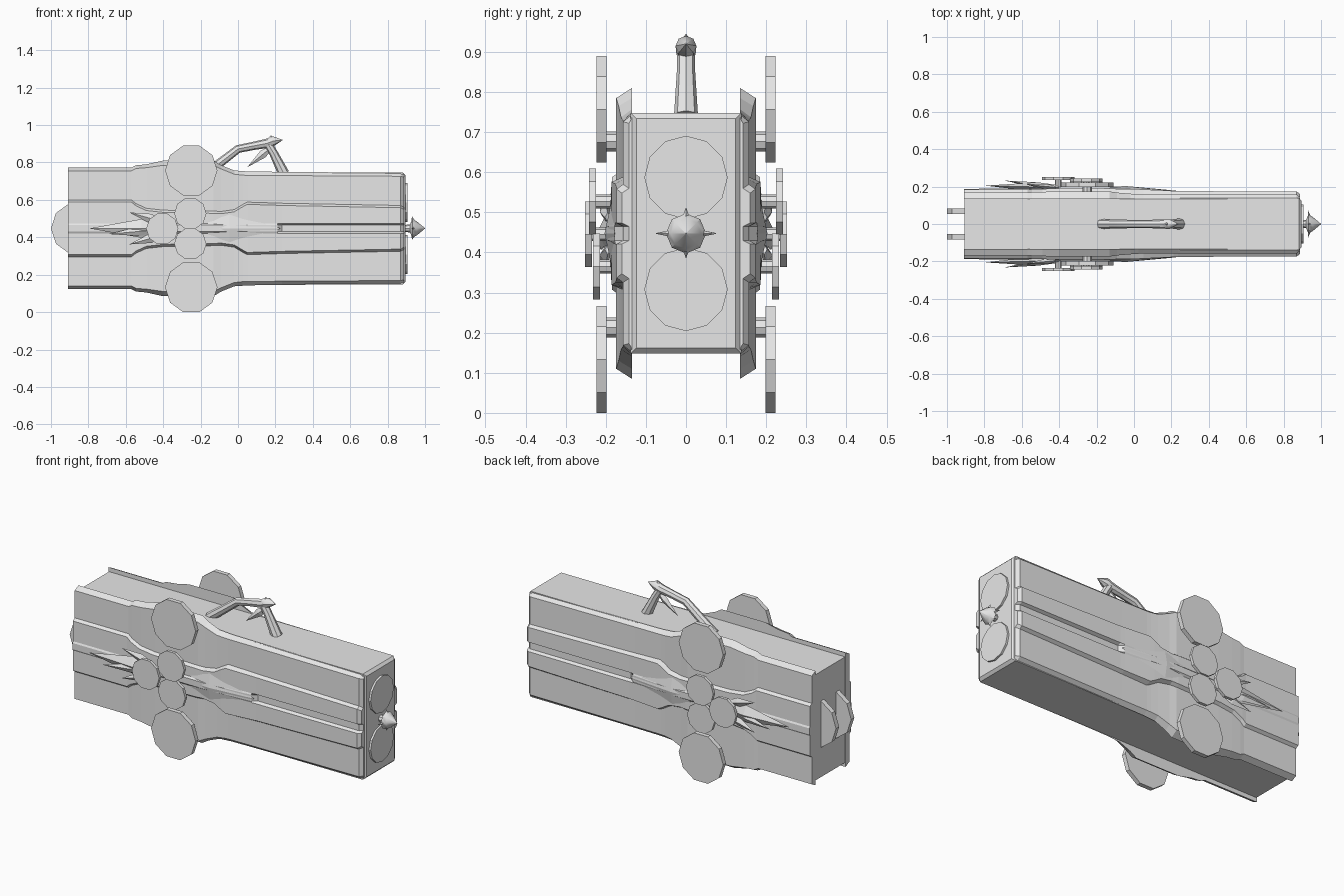
import bpy, bmesh, math
from mathutils import Vector

if "Cube" in bpy.data.objects:
    bpy.data.objects.remove(bpy.data.objects["Cube"])

MID = 0.4475  # height of the horizontal symmetry plane
grey = bpy.data.materials.new("plain_grey")
grey.diffuse_color = (0.8, 0.8, 0.8, 1)
grey.use_nodes = True
grey.node_tree.nodes["Principled BSDF"].inputs["Base Color"].default_value = grey.diffuse_color


def finish(name, bm, mirror=False, smooth=False):
    bmesh.ops.recalc_face_normals(bm, faces=bm.faces)
    mesh = bpy.data.meshes.new(name)
    bm.to_mesh(mesh)
    bm.free()
    mesh.materials.append(grey)
    ob = bpy.data.objects.new(name, mesh)
    bpy.context.collection.objects.link(ob)
    if mirror:
        mod = ob.modifiers.new("mirror", 'MIRROR')
        mod.use_axis = (False, True, False)
        mod.use_clip = False
        mod.use_mirror_merge = False
    if smooth:
        bpy.ops.object.select_all(action='DESELECT')
        ob.select_set(True)
        bpy.context.view_layer.objects.active = ob
        bpy.ops.object.shade_smooth_by_angle(angle=math.radians(40))
    return ob


def loft(name, rings, **kw):
    """Skin a list of equal-length point rings and cap both ends."""
    bm = bmesh.new()
    vs = [[bm.verts.new(p) for p in r] for r in rings]
    n = len(vs[0])
    for a, b in zip(vs, vs[1:]):
        for i in range(n):
            j = (i + 1) % n
            bm.faces.new((a[i], a[j], b[j], b[i]))
    bm.faces.new(vs[0])
    bm.faces.new(vs[-1])
    return finish(name, bm, **kw)


def tube(name, path, sides=8, **kw):
    """Round bar through (point, radius) pairs."""
    pts = [Vector(p) for p, _ in path]
    rings = []
    for i, (p, r) in enumerate(path):
        d = (pts[min(i + 1, len(pts) - 1)] - pts[max(i - 1, 0)]).normalized()
        u = d.cross(Vector((0, 1, 0)))
        u = u.normalized() if u.length > 0.1 else Vector((1, 0, 0))
        w = d.cross(u)
        rings.append([pts[i] + r * (u * math.cos(t) + w * math.sin(t))
                      for t in (2 * math.pi * k / sides for k in range(sides))])
    return loft(name, rings, **kw)


def disc(name, x, z, r, y0, y1, sides=10, **kw):
    """Flat polygon plate facing sideways."""
    return loft(name, [[(x + r * math.cos(2 * math.pi * k / sides), y,
                         z + r * math.sin(2 * math.pi * k / sides))
                        for k in range(sides)] for y in (y0, y1)], **kw)


def thorn(name, base, tip, width, depth, **kw):
    """Four-sided spike: base centre, tip, half width and half depth."""
    b, t = Vector(base), Vector(tip)
    d = (t - b).normalized()
    u = d.cross(Vector((0, 1, 0))).normalized()
    w = d.cross(u)
    rings = []
    for f, s in ((0, 0.5), (0.3, 1), (1, 0.02)):
        c = b.lerp(t, f)
        rings.append([c + u * width * s, c + w * depth * s,
                      c - u * width * s, c - w * depth * s])
    return loft(name, rings, **kw)


# Core body
bm = bmesh.new()
bmesh.ops.create_cube(bm, size=1)
for v in bm.verts:
    v.co = (v.co.x * 1.8 - 0.005, v.co.y * 0.276, v.co.z * 0.6 + MID)
bmesh.ops.bevel(bm, geom=[e for e in bm.edges if all(v.co.x > 0 for v in e.verts)],
                offset=0.014, segments=1, affect='EDGES')
finish("core_body", bm)

# Side shells: x, lip z, shoulder z, shoulder y, rail top z, rail y, centre y
stations = [
    (-0.908, 0.772, 0.755, 0.168, 0.600, 0.184, 0.188),
    (-0.570, 0.772, 0.755, 0.168, 0.600, 0.184, 0.190),
    (-0.545, 0.785, 0.768, 0.170, 0.580, 0.186, 0.192),
    (-0.490, 0.790, 0.772, 0.172, 0.555, 0.188, 0.194),
    (-0.400, 0.810, 0.785, 0.174, 0.545, 0.190, 0.198),
    (-0.130, 0.810, 0.785, 0.174, 0.540, 0.190, 0.200),
    (-0.090, 0.785, 0.765, 0.168, 0.538, 0.188, 0.200),
    (-0.020, 0.757, 0.737, 0.162, 0.548, 0.187, 0.197),
    (0.025, 0.754, 0.732, 0.159, 0.575, 0.186, 0.194),
    (0.050, 0.752, 0.731, 0.158, 0.588, 0.185, 0.192),
    (0.210, 0.750, 0.730, 0.157, 0.583, 0.177, 0.178),
    (0.235, 0.750, 0.730, 0.157, 0.582, 0.176, 0.158),
    (0.870, 0.744, 0.726, 0.157, 0.570, 0.173, 0.157),
    (0.888, 0.735, 0.722, 0.142, 0.560, 0.160, 0.142),
]
rings = []
for x, lip, sh, ys, rail, yr, yc in stations:
    half = [(0.135, lip), (ys, sh), (ys, rail), (yr, rail - 0.012),
            (yr, 0.474), (yc, 0.465)]
    full = half + [(y, 2 * MID - z) for y, z in reversed(half)]
    rings.append([(x, y, z) for y, z in full])
loft("side_shell", rings, mirror=True)

# Star-shaped boss and thorns on each side
thorn("boss_point", (-0.16, 0.188, MID), (0.225, 0.178, MID), 0.085, 0.018, mirror=True)
thorn("long_thorn", (-0.40, 0.195, MID), (-0.79, 0.205, MID), 0.05, 0.025, mirror=True)
for s in (1, -1):
    thorn("short_thorn", (-0.42, 0.195, MID + s * 0.04),
          (-0.58, 0.212, MID + s * 0.085), 0.025, 0.015, mirror=True)
thorn("outer_thorn", (-0.46, 0.20, MID - 0.01), (-0.69, 0.232, MID - 0.03),
      0.025, 0.014, mirror=True)

# Round plates on each side, with their pegs
for z in (0.757, 0.133):
    disc("large_plate", -0.25, z, 0.14, 0.198, 0.223, mirror=True)
    disc("large_peg", -0.25, z + (0.08 if z < MID else -0.08), 0.025, 0.16, 0.205,
         sides=8, mirror=True)
for x, z, y in ((-0.255, 0.527, 0.225), (-0.405, 0.445, 0.235), (-0.255, 0.365, 0.215)):
    disc("small_plate", x, z, 0.086, y, y + 0.017, mirror=True)
    disc("small_peg", x, z, 0.017, 0.18, y + 0.005, sides=8, mirror=True)

# Twin upright discs at the left end
disc("end_fin", -0.86, MID, 0.14, 0.054, 0.082, mirror=True)

# Two round caps on the right end
for z in (0.587, 0.308):
    loft("end_cap", [[(x, 0.104 * math.cos(math.pi * k / 6), z + 0.104 * math.sin(math.pi * k / 6))
                      for k in range(12)] for x in (0.885, 0.906)])

# Pointed knob with four fine barbs
tube("knob", [((0.89, 0, MID), 0.018), ((0.92, 0, MID), 0.022), ((0.932, 0, MID), 0.05),
              ((0.955, 0, MID), 0.038), ((1.0, 0, MID), 0.001)], smooth=True)
for dy, dz in ((0, 0.065), (0, -0.062)):
    thorn("knob_barb", (0.94, dy * 0.4, MID + dz * 0.4), (0.93, dy, MID + dz), 0.01, 0.01)
tube("knob_cross_barb", [((0.93, -0.075, MID), 0.001), ((0.94, -0.03, MID), 0.01),
                         ((0.94, 0.03, MID), 0.01), ((0.93, 0.075, MID), 0.001)], sides=4)

# Branch-like carrying handle
tube("handle_bar", [((-0.18, 0, 0.735), 0.026), ((-0.10, 0, 0.795), 0.024),
                    ((0.0, 0, 0.872), 0.022), ((0.08, 0, 0.888), 0.022),
                    ((0.155, 0, 0.902), 0.025), ((0.19, 0, 0.915), 0.026),
                    ((0.238, 0, 0.92), 0.001)], smooth=True)
tube("handle_leg", [((0.155, 0, 0.908), 0.022), ((0.19, 0, 0.85), 0.023),
                    ((0.245, 0, 0.74), 0.03)], smooth=True)
thorn("handle_tip", (0.165, 0, 0.895), (0.178, 0, 0.945), 0.025, 0.025)
thorn("handle_thorn", (0.17, 0, 0.875), (0.05, 0, 0.775), 0.022, 0.012)
